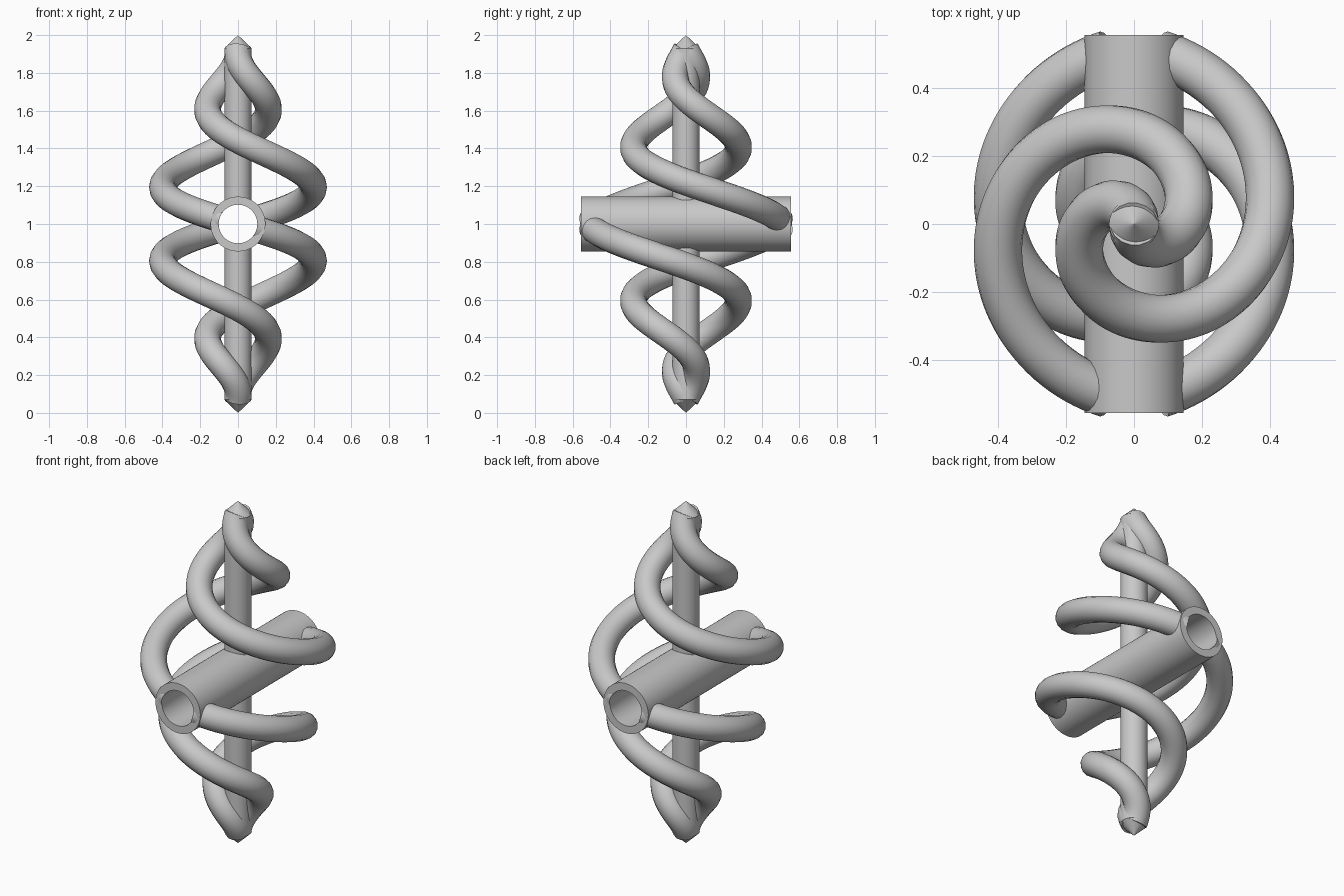
import bpy, math
from mathutils import Matrix, Vector

cube = bpy.data.objects.get("Cube")
if cube:
    bpy.data.objects.remove(cube, do_unlink=True)

# Material
grey = bpy.data.materials.new("plain_grey")
grey.use_nodes = True
grey.diffuse_color = (0.58, 0.58, 0.58, 1)
grey.node_tree.nodes["Principled BSDF"].inputs["Base Color"].default_value = (0.58, 0.58, 0.58, 1)

MID = 1.0
OUTER, BORE, HALF_LENGTH = 0.145, 0.102, 0.555
ROD = 0.072
# Coil: start radius, quarter turns, height gained per quarter turn
START, QUARTERS, PITCH = 0.516, 4.15, 0.222


def select(obj):
    bpy.ops.object.select_all(action='DESELECT')
    obj.select_set(True)
    bpy.context.view_layer.objects.active = obj


def finish(obj, name, smooth=True):
    obj.name = name
    obj.data.materials.clear()
    obj.data.materials.append(grey)
    if smooth:
        select(obj)
        bpy.ops.object.shade_smooth_by_angle(angle=math.radians(35))


def cylinder(radius, depth, centre, rotation=(0, 0, 0), sides=64):
    bpy.ops.mesh.primitive_cylinder_add(vertices=sides, radius=radius, depth=depth,
                                        location=centre, rotation=rotation)
    return bpy.context.object


def cut(obj, cutter):
    mod = obj.modifiers.new("bore", 'BOOLEAN')
    mod.operation = 'DIFFERENCE'
    mod.solver = 'EXACT'
    mod.object = cutter
    select(obj)
    bpy.ops.object.modifier_apply(modifier=mod.name)


def spiral():
    """One tapering coil from the cross tube up to the tip of the rod."""
    curve = bpy.data.curves.new("spiral", 'CURVE')
    curve.dimensions = '3D'
    curve.bevel_depth = 0.071
    curve.bevel_resolution = 6
    curve.use_fill_caps = True
    steps = 130
    line = curve.splines.new('POLY')
    line.points.add(steps)
    for i, point in enumerate(line.points):
        t = i / steps
        angle = math.pi / 2 * (1 - QUARTERS * t)
        r = START * (1 - t)
        point.co = (r * math.cos(angle), r * math.sin(angle), MID + PITCH * QUARTERS * t, 1)
    obj = bpy.data.objects.new("spiral", curve)
    bpy.context.collection.objects.link(obj)
    select(obj)
    bpy.ops.object.convert(target='MESH')
    return bpy.context.object


# Cross tube with an open bore
along_y = (math.pi / 2, 0, 0)
cutter = cylinder(BORE, 1.6, (0, 0, MID), along_y)
cutter.hide_render = True
tube = cylinder(OUTER, 2 * HALF_LENGTH, (0, 0, MID), along_y)
cut(tube, cutter)
finish(tube, "cross_tube")

# Coil, trimmed by the bore
coil = spiral()
cut(coil, cutter)
finish(coil, "upper_spiral_right")
bpy.data.objects.remove(cutter, do_unlink=True)

# The other three coils are half-turns of the first
centre = Matrix.Translation(Vector((0, 0, MID)))
for name, axis in (("upper_spiral_left", 'Z'), ("lower_spiral_left", 'Y'),
                   ("lower_spiral_right", 'X')):
    copy = bpy.data.objects.new(name, coil.data.copy())
    bpy.context.collection.objects.link(copy)
    copy.data.transform(centre @ Matrix.Rotation(math.pi, 4, axis) @ centre.inverted())

# Central rod and its pointed ends, above and below the tube
for name, side in (("upper", 1), ("lower", -1)):
    rod = cylinder(ROD, 0.805, (0, 0, MID + side * 0.5275), sides=48)
    finish(rod, name + "_rod")
    bpy.ops.mesh.primitive_cone_add(vertices=48, radius1=0.073, radius2=0, depth=0.07,
                                    location=(0, 0, MID + side * 0.965),
                                    rotation=(0 if side > 0 else math.pi, 0, 0))
    finish(bpy.context.object, name + "_point", smooth=False)
